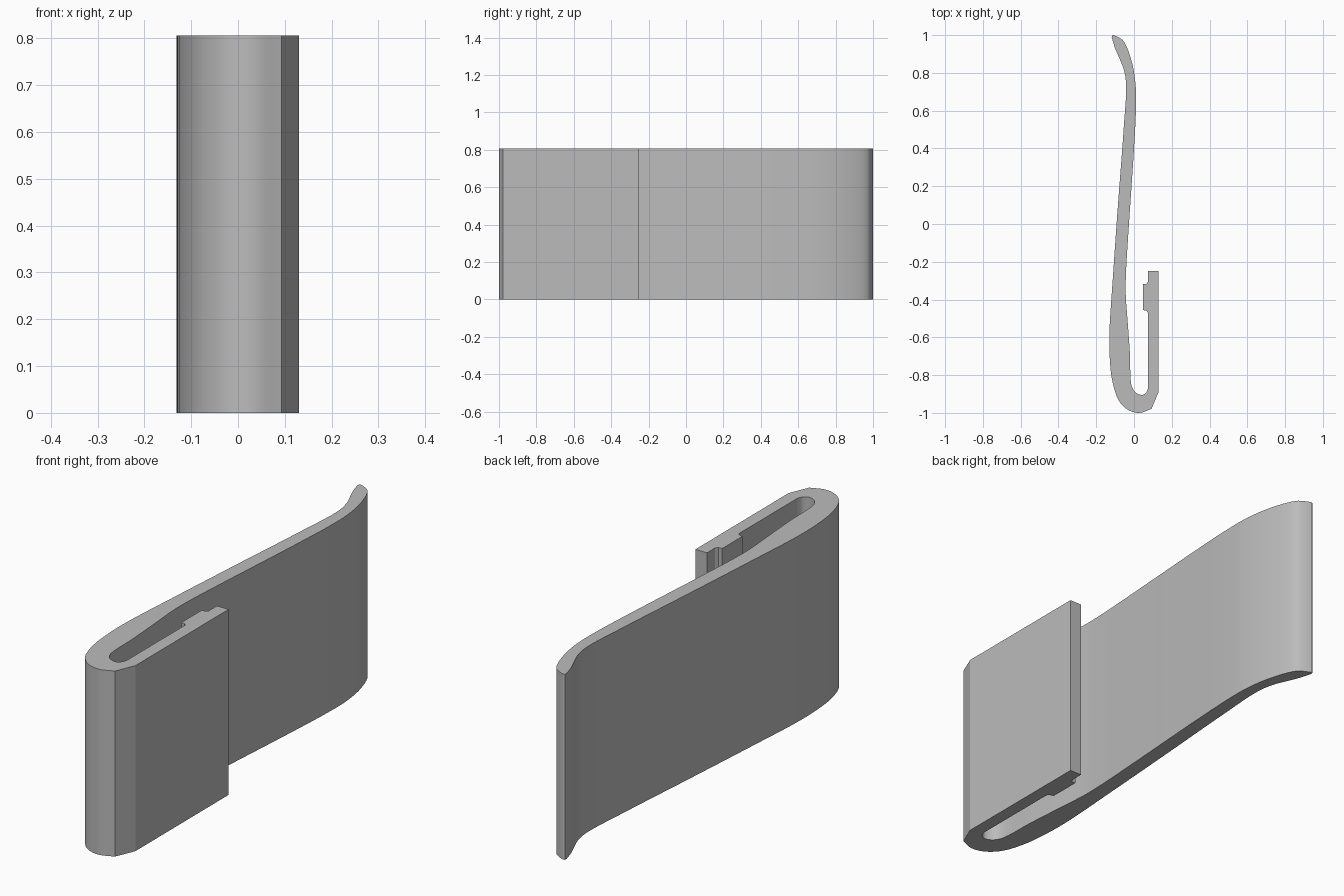
import bpy, bmesh, math
from mathutils import Vector

cube = bpy.data.objects.get("Cube")
if cube:
    bpy.data.objects.remove(cube, do_unlink=True)

HEIGHT = 0.806

grey = bpy.data.materials.new("plain grey")
grey.use_nodes = True
colour = (0.5, 0.5, 0.5, 1)
grey.diffuse_color = colour
grey.node_tree.nodes["Principled BSDF"].inputs["Base Color"].default_value = colour


def smooth_run(points, steps=5):
    """Centripetal spline through the points."""
    p = [Vector(q) for q in points]
    p = [2 * p[0] - p[1]] + p + [2 * p[-1] - p[-2]]
    out = []
    for a, b, c, d in zip(p, p[1:], p[2:], p[3:]):
        t1 = math.sqrt((b - a).length)
        t2 = t1 + math.sqrt((c - b).length)
        t3 = t2 + math.sqrt((d - c).length)
        for i in range(steps):
            t = t1 + (t2 - t1) * i / steps
            ab = a.lerp(b, t / t1)
            bc = b.lerp(c, (t - t1) / (t2 - t1))
            cd = c.lerp(d, (t - t2) / (t3 - t2))
            abc = ab.lerp(bc, t / t2)
            bcd = bc.lerp(cd, (t - t1) / (t3 - t1))
            out.append(abc.lerp(bcd, (t - t1) / (t2 - t1)))
    return out + [p[-2]]


# Outer side of the long spring arm, from flared tip round the bend
outer = smooth_run([(-0.118, 0.988), (-0.10, 0.93), (-0.055, 0.82), (-0.042, 0.74),
                    (-0.055, 0.5), (-0.085, 0.1), (-0.113, -0.3), (-0.13, -0.57),
                    (-0.129, -0.7), (-0.115, -0.83), (-0.08, -0.935),
                    (-0.03, -0.985), (0.03, -1.0), (0.093, -0.978)])
# Short flat arm with its inner catch
hook = [Vector(q) for q in [(0.13, -0.89), (0.13, -0.25), (0.074, -0.25),
                            (0.074, -0.305), (0.066, -0.317), (0.048, -0.317),
                            (0.048, -0.455), (0.066, -0.46), (0.074, -0.47)]]
# Inside of the bend and the inner side of the spring arm
inner = smooth_run([(0.074, -0.87), (0.064, -0.893), (0.042, -0.905), (0.01, -0.893),
                    (-0.01, -0.865), (-0.018, -0.82), (-0.021, -0.7), (-0.031, -0.55),
                    (-0.044, -0.37), (-0.042, -0.25), (-0.03, -0.05), (0.0, 0.4),
                    (0.01, 0.6), (0.009, 0.73), (-0.012, 0.86), (-0.055, 0.968),
                    (-0.085, 0.99), (-0.108, 1.0)])
outline = outer + hook + inner + [Vector((-0.117, 0.998))]

# Extrude the profile into the clip
bm = bmesh.new()
base = bm.faces.new([bm.verts.new((p.x, p.y, 0)) for p in outline])
top = bmesh.ops.extrude_face_region(bm, geom=[base], use_keep_orig=True)["geom"]
bmesh.ops.translate(bm, vec=(0, 0, HEIGHT),
                    verts=[g for g in top if isinstance(g, bmesh.types.BMVert)])
bmesh.ops.recalc_face_normals(bm, faces=bm.faces[:])
mesh = bpy.data.meshes.new("spring_clip")
bm.to_mesh(mesh)
bm.free()
mesh.materials.append(grey)

clip = bpy.data.objects.new("spring_clip", mesh)
bpy.context.collection.objects.link(clip)
bpy.ops.object.select_all(action="DESELECT")
clip.select_set(True)
bpy.context.view_layer.objects.active = clip
bpy.ops.object.shade_smooth_by_angle(angle=math.radians(20))
